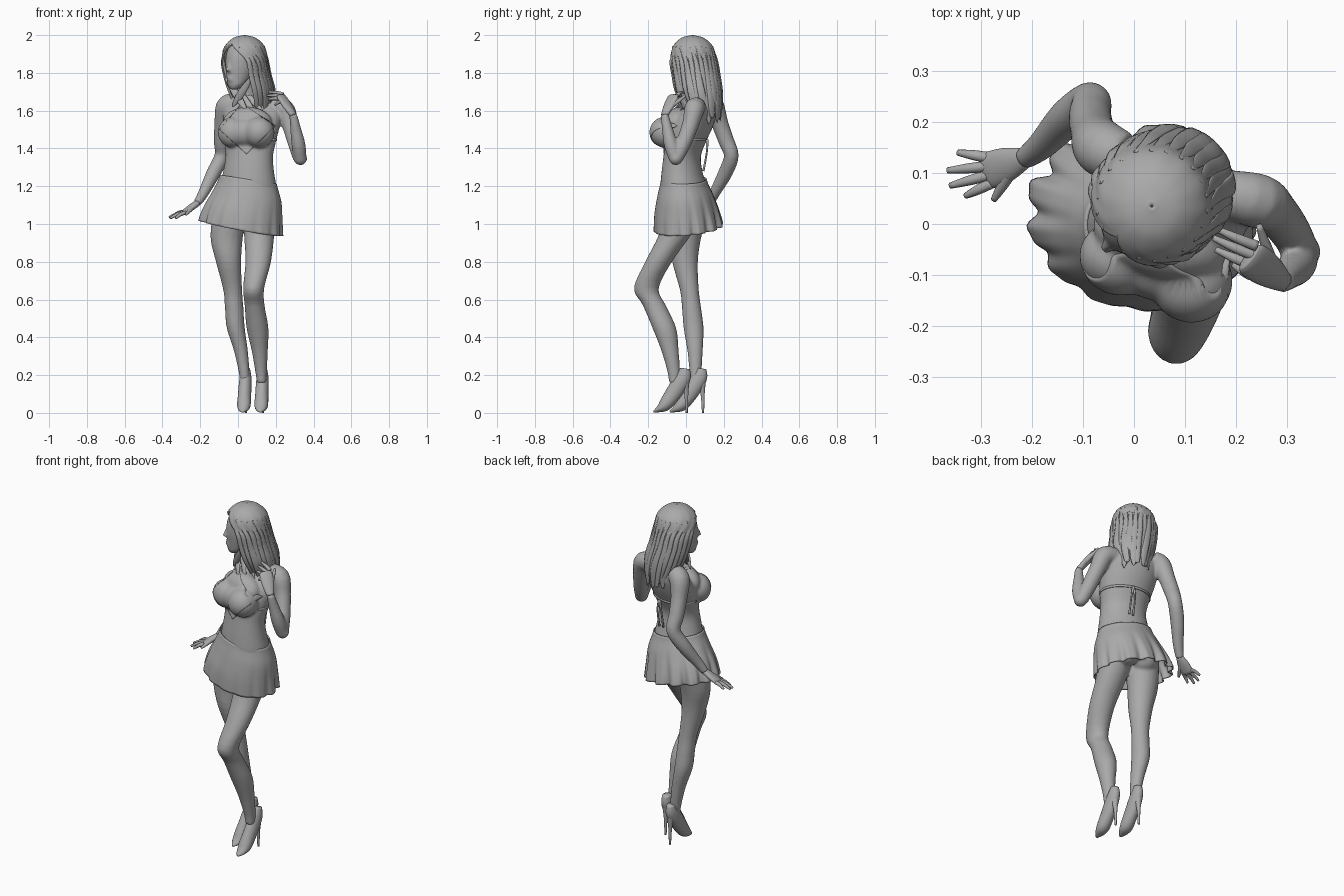
import bpy, bmesh, math
from mathutils import Vector, Matrix
from mathutils.bvhtree import BVHTree

cube = bpy.data.objects.get("Cube")
if cube:
    bpy.data.objects.remove(cube, do_unlink=True)

GREY = (0.4, 0.4, 0.4, 1)
grey = bpy.data.materials.new("matte grey")
grey.use_nodes = True
grey.diffuse_color = GREY
grey.node_tree.nodes["Principled BSDF"].inputs["Base Color"].default_value = GREY


def spline(rows, steps):
    """Smoothly interpolate rows of numbers."""
    rows = [Vector(r) for r in rows]
    padded = [rows[0]] + rows + [rows[-1]]
    out = []
    for a, b, c, d in zip(padded, padded[1:], padded[2:], padded[3:]):
        for i in range(steps):
            t = i / steps
            out.append(b + t / 2 * ((c - a) + t * ((2 * a - 5 * b + 4 * c - d) + t * (3 * (b - c) + d - a))))
    return out + [rows[-1]]


def loft(bm, rows, yaw=None, ref=(.2, 1, .1), n=20, steps=4):
    """Closed tube; level rings when yaw is given, otherwise rings across the path."""
    pts = spline(rows, steps)
    rings = []
    for i, p in enumerate(pts):
        centre = Vector(p[:3])
        a, b = p[3], p[-1]
        if yaw is None:
            ahead, behind = pts[min(i + 1, len(pts) - 1)], pts[max(i - 1, 0)]
            t = (Vector(ahead[:3]) - Vector(behind[:3])).normalized()
            side = Vector(ref).cross(t).normalized()
            up = t.cross(side)
        else:
            side = Vector((math.cos(yaw), math.sin(yaw), 0))
            up = Vector((-side.y, side.x, 0))
        angles = [math.tau * k / n for k in range(n)]
        rings.append([bm.verts.new(centre + side * a * math.cos(q) + up * b * math.sin(q)) for q in angles])
    for lo, hi in zip(rings, rings[1:]):
        for k in range(n):
            j = (k + 1) % n
            bm.faces.new((lo[k], lo[j], hi[j], hi[k]))
    bm.faces.new(rings[0])
    bm.faces.new(rings[-1])


def ball(bm, centre, radii, yaw=0):
    m = Matrix.Translation(centre) @ Matrix.Rotation(yaw, 4, 'Z') @ Matrix.Diagonal((*radii, 1))
    bmesh.ops.create_uvsphere(bm, u_segments=24, v_segments=16, radius=1, matrix=m)


def sheet(bm, fn, nu, nv, wrap=False):
    """Open surface from a function of two parameters."""
    grid = [[bm.verts.new(fn(u / nu, v / nv)) for u in range(nu if wrap else nu + 1)] for v in range(nv + 1)]
    for lo, hi in zip(grid, grid[1:]):
        for u in range(nu):
            w = (u + 1) % len(lo)
            bm.faces.new((lo[u], lo[w], hi[w], hi[u]))


def finish(bm, name, thickness=0):
    bmesh.ops.recalc_face_normals(bm, faces=bm.faces)
    for f in bm.faces:
        f.smooth = True
    mesh = bpy.data.meshes.new(name)
    bm.to_mesh(mesh)
    bm.free()
    mesh.materials.append(grey)
    ob = bpy.data.objects.new(name, mesh)
    bpy.context.collection.objects.link(ob)
    if thickness:
        ob.modifiers.new("thickness", 'SOLIDIFY').thickness = thickness
    return ob


# Head frame: the face turns toward its right
FACE = Vector((-.74, -.67, 0)).normalized()
ACROSS = Vector((-FACE.y, FACE.x, 0))
HEAD = Vector((.035, .035, 0))
HEAD_YAW = math.atan2(ACROSS.y, ACROSS.x)
CHEST_YAW = math.radians(-17)


def on_face(forward, z, side=0):
    return HEAD + FACE * forward + ACROSS * side + Vector((0, 0, z))


# Body: torso, neck, head, legs and arms fused into one skin
bm = bmesh.new()
loft(bm, [(.04, .01, 1.02, .13, .11), (.048, 0, 1.1, .163, .13), (.054, -.013, 1.2, .152, .119),
          (.056, -.021, 1.28, .137, .105), (.06, -.02, 1.36, .128, .096), (.065, 0, 1.44, .14, .105),
          (.07, .03, 1.52, .155, .11), (.08, .073, 1.6, .155, .085), (.07, .088, 1.66, .112, .06),
          (.06, .085, 1.7, .05, .05)], yaw=CHEST_YAW, n=32)
loft(bm, [(.065, .085, 1.62, .06), (.055, .07, 1.7, .045), (.04, .045, 1.82, .05)])
ball(bm, (-.03, -.066, 1.485), (.078, .07, .08), CHEST_YAW)
ball(bm, (.112, -.11, 1.485), (.082, .08, .082), CHEST_YAW)
ball(bm, (.041, -.075, 1.485), (.12, .07, .075), CHEST_YAW)
ball(bm, (.05, -.03, 1.535), (.135, .075, .085), CHEST_YAW)
for x in (-.02, .105):
    ball(bm, (x, .06, 1.065), (.08, .08, .085))
skull = [(.075, 1.712, .018, .018), (.06, 1.735, .045, .045), (.035, 1.78, .065, .073), (.015, 1.83, .08, .098),
         (0, 1.89, .088, .108), (-.005, 1.94, .078, .092), (-.005, 1.975, .045, .055)]
loft(bm, [(*on_face(f, z), a, b) for f, z, a, b in skull], yaw=HEAD_YAW, n=28)
loft(bm, [(*on_face(.1, 1.865), .009), (*on_face(.116, 1.83), .01), (*on_face(.121, 1.81), .013)], ref=ACROSS)
for z in (1.762, 1.775):
    ball(bm, on_face(.103, z), (.024, .012, .008), HEAD_YAW)
loft(bm, [(.115, 0, 1.08, .09, .11), (.112, -.06, .94, .08, .086), (.107, -.145, .8, .068, .071),
          (.083, -.21, .66, .056, .066), (.088, -.168, .57, .053, .061), (.103, -.115, .45, .058, .063),
          (.115, -.085, .33, .043, .046), (.122, -.065, .22, .031, .034), (.125, -.06, .16, .025, .03)], yaw=0)
loft(bm, [(-.04, .01, 1.08, .09, .11), (-.06, 0, .93, .086, .081), (-.05, -.005, .8, .067, .068),
          (-.028, .018, .65, .05, .05), (-.02, .03, .55, .049, .051), (-.012, .04, .45, .048, .053),
          (.015, .048, .33, .037, .041), (.032, .05, .22, .029, .032), (.036, .05, .16, .025, .028)], yaw=0)
loft(bm, [(-.02, .13, 1.645, .05), (-.062, .148, 1.62, .056), (-.08, .18, 1.53, .045), (-.086, .213, 1.44, .042),
          (-.086, .24, 1.36, .039), (-.13, .208, 1.27, .038), (-.18, .155, 1.17, .029), (-.215, .128, 1.11, .022)])
loft(bm, [(.17, .06, 1.62, .047), (.243, .045, 1.61, .054), (.275, .025, 1.53, .045), (.304, -.012, 1.43, .041),
          (.326, -.05, 1.35, .036)])
ball(bm, (.33, -.054, 1.347), (.036, .036, .036))
loft(bm, [(.33, -.055, 1.34, .033), (.32, -.08, 1.42, .037), (.304, -.1, 1.51, .028), (.292, -.114, 1.58, .021)])
body = finish(bm, "body")
remesh = body.modifiers.new("fuse", 'REMESH')
remesh.mode = 'VOXEL'
remesh.voxel_size = .007
remesh.use_smooth_shade = True
soften = body.modifiers.new("soften", 'SMOOTH')
soften.iterations = 7

# Eyes
for name, s in (("right_eye", -1), ("left_eye", 1)):
    bm = bmesh.new()
    ball(bm, on_face(.088, 1.85, s * .035), (.016, .012, .008), HEAD_YAW + s * .3)
    finish(bm, name)


# Hands: flat palm, four fingers and a thumb
def hand(name, wrist, first, last, tips, thumb_tip, normal):
    wrist, first, last = Vector(wrist), Vector(first), Vector(last)
    mid = (first + last) / 2
    bm = bmesh.new()
    loft(bm, [(*wrist, .02, .017), (*wrist.lerp(mid, .5), .033, .017), (*mid, .036, .014),
              (*wrist.lerp(mid, 1.15), .028, .009)], ref=normal)
    for i, tip in enumerate(tips):
        base = first.lerp(last, i / 3)
        knuckle = base.lerp(Vector(tip), .5) + Vector(normal) * .005
        loft(bm, [(*base, .011), (*knuckle, .0098), (*tip, .006)], ref=normal, n=10)
    base = wrist.lerp(last, .35)
    loft(bm, [(*base, .014), (*base.lerp(Vector(thumb_tip), .55), .011), (*thumb_tip, .006)], ref=normal, n=10)
    finish(bm, name)


hand("right_hand", (-.212, .13, 1.113), (-.285, .13, 1.065), (-.28, .08, 1.06),
     [(-.345, .14, 1.045), (-.365, .105, 1.035), (-.36, .075, 1.03), (-.33, .055, 1.03)],
     (-.275, .047, 1.05), (0, 0, 1))
hand("left_hand", (.293, -.114, 1.575), (.228, -.1, 1.65), (.24, -.043, 1.685),
     [(.195, -.08, 1.63), (.16, -.05, 1.66), (.155, -.027, 1.68), (.163, -.01, 1.698)],
     (.245, -.003, 1.68), (.5, -.45, .75))

# Pleated skirt, tighter at the waist, turned and tilted
waist_rows = [(.055, -.012, .152, .12), (.048, -.004, .182, .147), (.028, .003, .206, .168), (.015, .01, .22, .178)]
skirt_profile = spline(waist_rows, 8)
SKIRT_TURN = Matrix.Rotation(math.radians(-10), 3, 'Z')


def skirt_point(u, v):
    cx, cy, a, b = skirt_profile[round(v * 24)]
    q = math.tau * u
    back = .5 - .5 * math.cos(q + math.radians(65))
    wave = math.sin(13 * q) + .35 * math.sin(26 * q + 1)
    pleat = 1 + v * v * (.012 + .065 * back) * wave
    p = SKIRT_TURN @ Vector((a * pleat * math.cos(q), b * pleat * math.sin(q), 0)) + Vector((cx, cy, 0))
    top, hem = 1.245 - .16 * p.x, .98 - .18 * p.x + .07 * p.y
    return p.x, p.y, top + (hem - top) * v


bm = bmesh.new()
sheet(bm, skirt_point, 156, 24, wrap=True)
finish(bm, "skirt", .006)

# Halter top laid over the chest
bpy.context.view_layer.update()
skin = BVHTree.FromObject(body, bpy.context.evaluated_depsgraph_get())
top, right, left, bottom = [Vector(p) for p in ((.02, 1.64), (-.1, 1.5), (.2, 1.52), (.045, 1.37))]


def cloth_point(u, v):
    p = top.lerp(right, u).lerp(left.lerp(bottom, u), v)
    hit = skin.ray_cast(Vector((p.x, -1, p.y)), Vector((0, 1, 0)))[0]
    return (p.x, hit.y - .004 if hit else 1, p.y)


bm = bmesh.new()
sheet(bm, cloth_point, 30, 30)
bmesh.ops.delete(bm, geom=[v for v in bm.verts if v.co.y > .06], context='VERTS')
finish(bm, "halter_top", .006)

# Back band and hanging ties
bm = bmesh.new()


def band_point(u, v):
    q = math.pi * (u * 1.2 - .1)
    p = Matrix.Rotation(CHEST_YAW, 3, 'Z') @ Vector((.143 * math.cos(q), .109 * math.sin(q), 0))
    return p + Vector((.065, .002, 1.44 + .012 * v))


sheet(bm, band_point, 40, 2)
finish(bm, "back_band", .005)
bm = bmesh.new()
for x in (.085, .11):
    loft(bm, [(.097, .112, 1.445, .008), (x, .11, 1.38, .005), (x, .092, 1.28, .006)], n=8)
finish(bm, "back_ties")

# Hair: a shell open at the face, with loose locks over it
hair_profile = spline([(.035, .035, 2, .003), (.035, .035, 1.985, .06), (.035, .037, 1.94, .106),
                       (.035, .04, 1.87, .122), (.048, .052, 1.79, .123), (.07, .066, 1.71, .12),
                       (.085, .082, 1.64, .104), (.09, .095, 1.58, .085)], 6)
FACE_ANGLE = math.atan2(FACE.y, FACE.x)


def hair_point(u, v, lift=1.0):
    cx, cy, z, r = hair_profile[round(v * 42)]
    gap = .98 * max(0, min(1, (v - .24) * 5))
    q = FACE_ANGLE + gap + u * (math.tau - 2 * gap)
    r *= lift + .025 * v * math.sin(u * 75)
    return cx + r * math.cos(q), cy + r * math.sin(q), z + .025 * v ** 5 * math.sin(u * 41)


bm = bmesh.new()
sheet(bm, hair_point, 120, 42)
bmesh.ops.remove_doubles(bm, verts=bm.verts, dist=.0005)
finish(bm, "hair", .012)
bm = bmesh.new()
widths = (.004, .012, .017, .02, .02, .015, .003)
for i in range(21):
    u = .01 + .98 * i / 20
    path = [Vector(hair_point(u, k / 7, 1 + .01 * (i % 3))) for k in range(2, 8)]
    path.append(path[-1] + Vector((0, 0, -.008 - .012 * (i % 3))))
    outward = path[3] - Vector((.05, .05, path[3].z))
    loft(bm, [(*p, w, w * .22) for p, w in zip(path, widths)], ref=outward, n=8)
finish(bm, "hair_locks")

# Loose strands falling in front of the neck
bm = bmesh.new()
for start, tip in ((.005, (-.03, 0, 1.62)), (.99, (.045, -.065, 1.6)), (.96, (.09, -.06, 1.59)), (.93, (.13, -.03, 1.6))):
    high, low = Vector(hair_point(start, .6)), Vector(tip)
    path = [high, high.lerp(low, .5), low.lerp(high, .15), low]
    loft(bm, [(*p, w, w * .3) for p, w in zip(path, (.01, .02, .014, .003))], ref=(0, -1, .1), n=8)
finish(bm, "front_strands")


# High-heeled shoes
def shoe(name, toe, heel):
    toe = Vector(toe)
    run = (Vector(heel) - toe).normalized()
    rows = [(0, .006, .006, .005), (.025, .018, .025, .016), (.06, .042, .036, .034), (.1, .095, .035, .042),
            (.135, .15, .034, .044), (.16, .195, .03, .04), (.168, .235, .022, .025)]
    bm = bmesh.new()
    loft(bm, [(*(toe + run * d), z, a, b) for d, z, a, b in rows], ref=(0, 0, 1))
    loft(bm, [(*(toe + run * d), z, r) for d, z, r in ((.168, .17, .024), (.174, .1, .011), (.176, 0, .006))], n=12)
    finish(bm, name)


shoe("right_shoe", (.025, -.085), (.042, .09))
shoe("left_shoe", (.118, -.172), (.132, .005))
